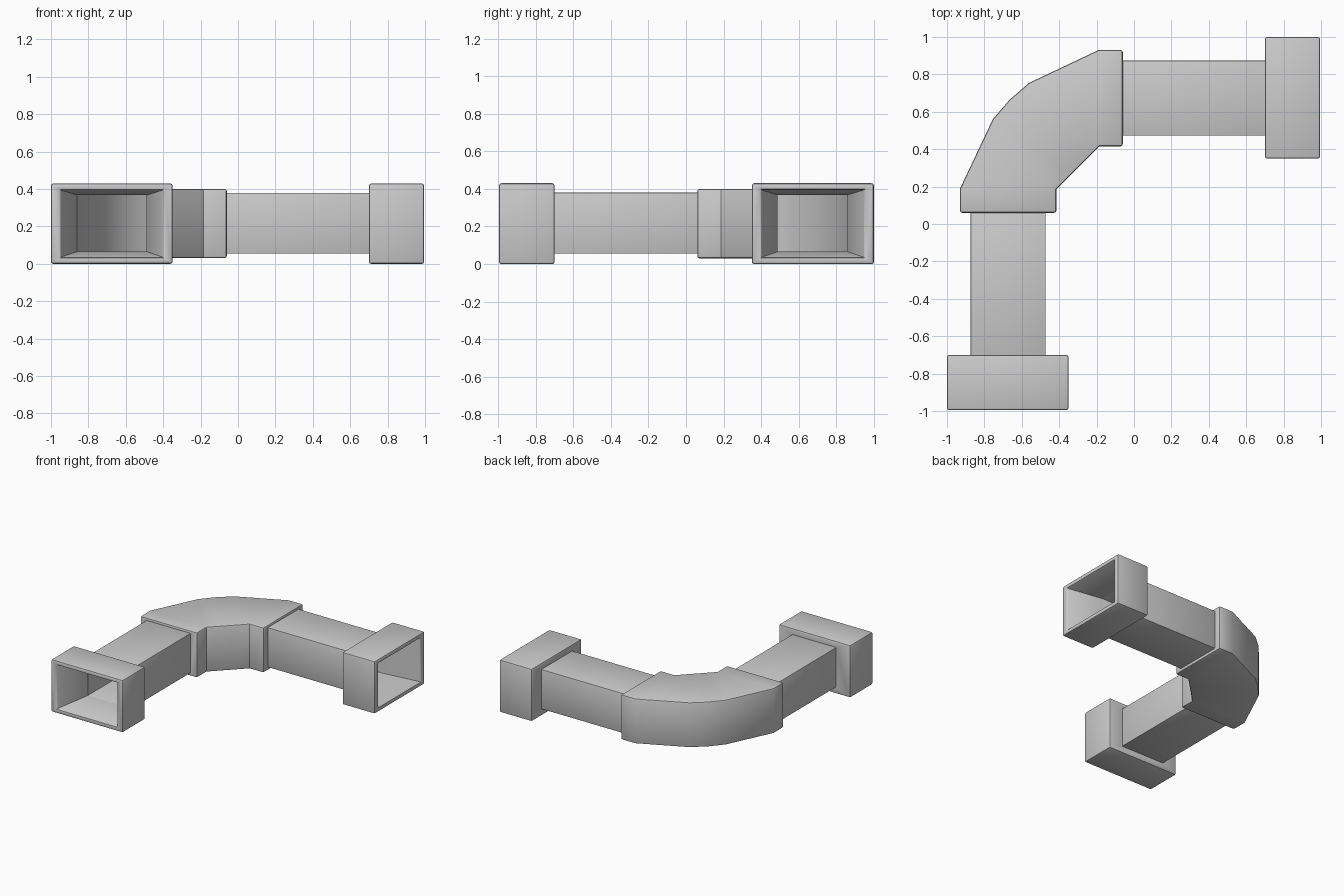
import bpy, bmesh, math
from mathutils import Vector

if "Cube" in bpy.data.objects:
    bpy.data.objects.remove(bpy.data.objects["Cube"])


def swap(p):
    # reflection that carries the front arm onto the right arm
    return Vector((-p[1], -p[0]))


def loft(name, stations, bevel, flip=False):
    """Hollow part from a closed loop of rectangular sections (a, b, z0, z1)."""
    bm = bmesh.new()
    rings = []
    for a, b, z0, z1 in stations:
        if flip:
            a, b = swap(a), swap(b)
        rings.append([bm.verts.new((p[0], p[1], z))
                      for p, z in ((a, z0), (b, z0), (b, z1), (a, z1))])
    for i, r in enumerate(rings):
        s = rings[(i + 1) % len(rings)]
        for k in range(4):
            j = (k + 1) % 4
            bm.faces.new((r[k], r[j], s[j], s[k]))
    bmesh.ops.recalc_face_normals(bm, faces=bm.faces)
    # soften convex corners only
    edges = [e for e in bm.edges
             if e.calc_face_angle_signed(0) > math.radians(40)]
    bmesh.ops.bevel(bm, geom=edges, offset=bevel, segments=2, profile=0.5,
                    affect='EDGES', clamp_overlap=True)
    bmesh.ops.recalc_face_normals(bm, faces=bm.faces)
    me = bpy.data.meshes.new(name)
    bm.to_mesh(me)
    bm.free()
    ob = bpy.data.objects.new(name, me)
    bpy.context.collection.objects.link(ob)
    bpy.ops.object.select_all(action='DESELECT')
    ob.select_set(True)
    bpy.context.view_layer.objects.active = ob
    bpy.ops.object.shade_smooth_by_angle(angle=math.radians(40))


def section(x0, x1, y, z0, z1):
    return ((x0, y), (x1, y), z0, z1)


# straight duct arm: outer skin, then inner skin
arm = [section(-0.873, -0.473, -0.72, 0.055, 0.38),
       section(-0.873, -0.473, 0.08, 0.055, 0.38),
       section(-0.858, -0.488, 0.08, 0.066, 0.367),
       section(-0.858, -0.488, -0.72, 0.066, 0.367)]

# end collar: block outside, funnel-shaped mouth inside
collar = [section(-1.0, -0.35, -0.70, 0.0, 0.43),
          section(-1.0, -0.35, -0.995, 0.0, 0.43),
          section(-0.95, -0.40, -0.995, 0.035, 0.395),
          section(-0.86, -0.486, -0.72, 0.065, 0.368),
          section(-0.86, -0.486, -0.70, 0.065, 0.368)]

for side, flip in (("front", False), ("right", True)):
    loft(side + "_duct", arm, 0.004, flip)
    loft(side + "_collar", collar, 0.012, flip)

# faceted elbow: half the bend (outer point, inner point), mirrored for the rest
half = [((-0.93, 0.06), (-0.415, 0.06)),
        ((-0.93, 0.19), (-0.415, 0.185)),
        ((-0.755, 0.56), (-0.34, 0.26))]
middle = [((-0.665, 0.665), (-0.30, 0.30))]
bend = half + middle + [(swap(a), swap(b)) for a, b in reversed(half)]
outer, lining = [], []
for a, b in bend:
    a, b = Vector(a), Vector(b)
    outer.append((a, b, 0.03, 0.40))
    lining.append((a.lerp(b, 0.135), a.lerp(b, 0.865), 0.064, 0.37))
loft("elbow", outer + lining[::-1], 0.012)
